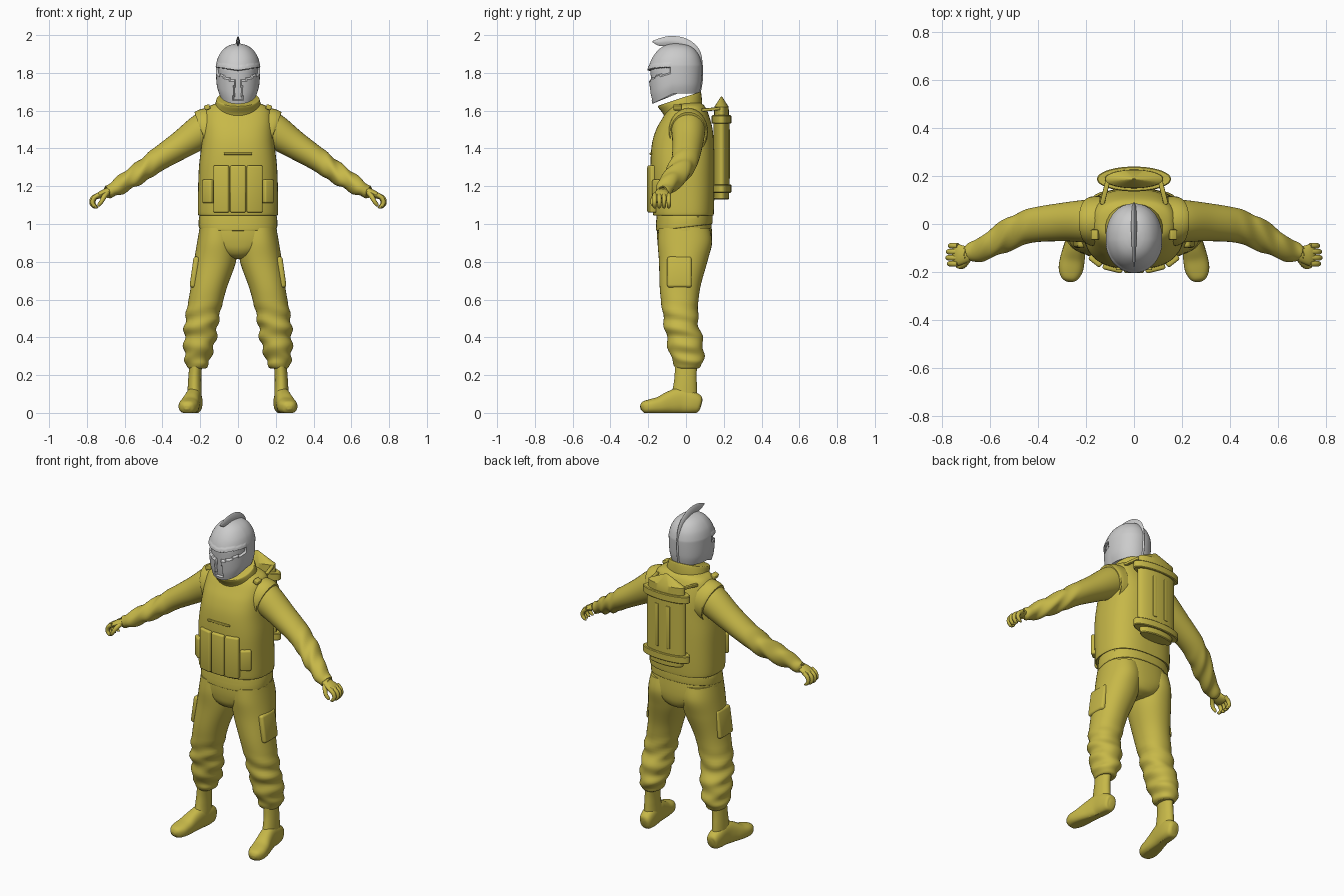
import bpy, bmesh, math
from mathutils import Vector, Matrix

X, Y = Vector((1, 0, 0)), Vector((0, 1, 0))
cloth = bpy.data.materials.new("yellow_cloth")
cloth.diffuse_color = (0.57, 0.48, 0.065, 1)


def finish(name, bm, mat, mirror):
    bmesh.ops.recalc_face_normals(bm, faces=bm.faces)
    me = bpy.data.meshes.new(name)
    bm.to_mesh(me)
    bm.free()
    ob = bpy.data.objects.new(name, me)
    bpy.context.collection.objects.link(ob)
    if mat:
        me.materials.append(mat)
    if mirror:
        ob.modifiers.new("Mirror", 'MIRROR')
    return ob


def resample(keys, steps):
    """Catmull-Rom through every key; steps=1 keeps the keys as they are."""
    out = []
    for i in range(len(keys) - 1):
        k0, k1, k2 = keys[max(i - 1, 0)], keys[i], keys[i + 1]
        k3 = keys[min(i + 2, len(keys) - 1)]
        for j in range(steps):
            t = j / steps
            out.append([0.5 * (2 * b + (c - a) * t + (2 * a - 5 * b + 4 * c - d) * t * t
                               + (3 * b - a - 3 * c + d) * t ** 3)
                        for a, b, c, d in zip(k0, k1, k2, k3)])
    return out + [list(keys[-1])]


def loft(name, keys, seg=32, steps=5, p=2.0, ref=None, fn=None, mat=cloth, mirror=False):
    """Rings (x, y, z, a, b): flat when ref is None, else square to the path with b along ref."""
    ks = resample(keys, steps)
    bm = bmesh.new()
    rings = []
    for i, k in enumerate(ks):
        c = Vector(k[:3])
        a, b = max(k[3], .001), max(k[4], .001)
        u, v = X, Y
        if ref:
            t = (Vector(ks[min(i + 1, len(ks) - 1)][:3]) - Vector(ks[max(i - 1, 0)][:3])).normalized()
            v = (ref - t * ref.dot(t)).normalized()
            u = t.cross(v)
        ring = []
        for j in range(seg):
            w = 2 * math.pi * j / seg
            cu, sv = [math.copysign(abs(q) ** (2 / p), q) for q in (math.cos(w), math.sin(w))]
            q = c + u * a * cu + v * b * sv
            ring.append(bm.verts.new(fn(q) if fn else q))
        rings.append(ring)
    for r, s in zip(rings, rings[1:]):
        for j in range(seg):
            bm.faces.new((r[j], r[(j + 1) % seg], s[(j + 1) % seg], s[j]))
    bm.faces.new(rings[0])
    bm.faces.new(rings[-1])
    return finish(name, bm, mat, mirror)


def rows(data):
    """Horizontal rings from (z, front y, back y, half width[, centre x])."""
    return [((r[4] if len(r) > 4 else 0), (r[1] + r[2]) / 2, r[0], r[3], (r[2] - r[1]) / 2) for r in data]


def box(name, loc, size, rz=0, rx=0, ry=0, bevel=.008, mirror=False):
    bm = bmesh.new()
    bmesh.ops.create_cube(bm, size=1)
    bmesh.ops.scale(bm, vec=size, verts=bm.verts)
    bmesh.ops.bevel(bm, geom=bm.edges[:], offset=bevel, segments=3, profile=.5, affect='EDGES')
    m = Matrix.Translation(loc)
    for ang, ax in ((rz, 'Z'), (ry, 'Y'), (rx, 'X')):
        m = m @ Matrix.Rotation(math.radians(ang), 4, ax)
    bmesh.ops.transform(bm, matrix=m, verts=bm.verts)
    return finish(name, bm, cloth, mirror)


# Helmet with slanted lower rim, brow ridge and recessed T-shaped visor
def helmet_shape(q):
    t = (q.z - 1.69) / .268
    q.z -= min(max((-.07 - q.y) / .11, 0), 1) * .055 * (1 - t)
    x, f = abs(q.x), 1
    if q.y < -.085:
        top = 1.812 + .15 * x
        if (1.748 + .4 * x < q.z < top) or (x < .016 + .1 * (1.76 - q.z) and 1.655 < q.z < top):
            f = .91
        elif top <= q.z < top + .022:
            f = 1.025
    return Vector((q.x * f, -.055 + (q.y + .055) * f, q.z))


loft("helmet", rows([(1.69, -.178, .07, .1), (1.74, -.19, .08, .113), (1.82, -.2, .085, .117),
                     (1.85, -.198, .083, .115), (1.89, -.18, .07, .102), (1.925, -.148, .045, .077),
                     (1.946, -.11, .01, .045), (1.957, -.06, -.05, .004)]),
     seg=128, steps=10, p=2.15, fn=helmet_shape, mat=None)
loft("helmet_crest", [(0, -.178, 1.966, .003, .003), (0, -.14, 1.963, .02, .007), (0, -.08, 1.967, .028, .01),
                      (0, -.01, 1.953, .031, .012), (0, .045, 1.908, .03, .012), (0, .068, 1.84, .021, .012),
                      (0, .077, 1.77, .013, .01), (0, .073, 1.7, .006, .006)],
     seg=16, p=1.4, ref=X, mat=None)


# Collar leaning forward
def collar_tilt(q):
    return Vector((q.x, q.y, q.z + .33 * q.y))


loft("collar", rows([(1.56, -.1, .085, .125), (1.62, -.12, .085, .123), (1.668, -.148, .08, .115),
                     (1.675, -.14, .073, .108)]), fn=collar_tilt)

# Vest and its arm openings
loft("vest", rows([(1.05, -.17, .143, .205), (1.055, -.175, .147, .212), (1.15, -.181, .15, .212),
                   (1.3, -.188, .15, .207), (1.42, -.181, .147, .193), (1.5, -.158, .141, .187),
                   (1.56, -.125, .126, .183), (1.6, -.1, .112, .172), (1.625, -.08, .098, .15),
                   (1.64, -.07, .08, .11)]), seg=64, p=2.6)
loft("vest_armhole", [(.14, .012, 1.49, .125, .105), (.182, .012, 1.488, .122, .102),
                      (.192, .012, 1.486, .112, .095)], ref=Y, steps=3, mirror=True)
box("chest_flap", (0, -.187, 1.372), (.15, .012, .012), bevel=.004)
box("shoulder_buckle", (.163, -.045, 1.618), (.03, .042, .026), ry=20, bevel=.005, mirror=True)

# Belly pouches
box("center_pouch", (0, -.187, 1.185), (.084, .036, .25), bevel=.01)
box("front_pouch", (.088, -.18, 1.185), (.084, .036, .25), rz=14, bevel=.01, mirror=True)
box("side_pouch", (.156, -.148, 1.173), (.062, .042, .125), rz=38, bevel=.01, mirror=True)


# Sleeves with creases on the forearm
def sleeve_crease(q):
    k = min(max((q.x - .42) / .08, 0), 1)
    q.z += k * .005 * math.sin(85 * q.x + 25 * q.y)
    q.y += k * .004 * math.sin(70 * q.x + 30 * q.z)
    return q


loft("sleeve", [(.14, .012, 1.525, .09, .09), (.2, .012, 1.487, .09, .089), (.3, .008, 1.42, .075, .08),
                (.42, -.005, 1.343, .062, .072), (.5, -.033, 1.285, .056, .066), (.58, -.076, 1.233, .05, .057),
                (.64, -.108, 1.194, .043, .047), (.685, -.122, 1.172, .034, .038), (.69, -.124, 1.17, .024, .028)],
     ref=Y, steps=8, fn=sleeve_crease, mirror=True)

# Hands with curled fingers
loft("palm", [(.66, -.115, 1.185, .02, .028), (.7, -.126, 1.168, .019, .035), (.73, -.129, 1.154, .018, .044),
              (.75, -.13, 1.143, .012, .042), (.756, -.13, 1.138, .003, .03)], seg=20, ref=Y, mirror=True)
for i in range(4):
    y, d = -.166 + i * .025, (0, .006, .004, -.004)[i]
    loft("finger", [(.735, y, 1.156, .012, .012), (.762 + d, y, 1.138, .012, .012), (.77 + d, y, 1.112, .011, .011),
                    (.757 + d, y, 1.092, .009, .01), (.744 + d, y, 1.087, .003, .003)],
         seg=12, ref=Y, mirror=True)
loft("thumb", [(.69, -.145, 1.168, .012, .012), (.708, -.168, 1.145, .013, .013), (.722, -.178, 1.12, .011, .011),
               (.737, -.174, 1.1, .009, .009), (.742, -.171, 1.095, .002, .002)], seg=12, ref=Y, mirror=True)


# Shirt hem and trousers
def hem_dip(q):
    return Vector((q.x, q.y, q.z + (.12 * q.y if q.z < 1.03 else 0)))


loft("shirt_hem", rows([(1.07, -.15, .135, .198), (1.03, -.158, .14, .207), (.99, -.16, .14, .208),
                        (.983, -.157, .137, .204)]), seg=48, p=2.4, fn=hem_dip)
loft("trouser_seat", rows([(1.02, -.152, .132, .198), (.95, -.154, .138, .207), (.9, -.15, .138, .2),
                           (.86, -.14, .13, .15), (.83, -.115, .11, .09), (.815, -.07, .07, .03)]),
     seg=48, p=2.3)


def trouser_crease(q):
    k = min(max((.6 - q.z) / .12, 0), 1) * min(max((q.z - .235) / .04, 0), 1)
    q.x += k * .007 * math.sin(75 * q.z + 14 * q.y)
    q.y += k * .006 * math.sin(58 * q.z + 16 * q.x)
    return q


loft("trouser_leg", rows([(.98, -.145, .125, .095, .108), (.9, -.15, .137, .106, .111), (.8, -.143, .113, .111, .122),
                          (.65, -.138, .073, .095, .158), (.5, -.12, .063, .089, .19), (.4, -.104, .085, .085, .2),
                          (.31, -.086, .095, .073, .212), (.25, -.062, .08, .057, .215),
                          (.235, -.05, .065, .045, .217)]),
     seg=40, steps=8, p=2.15, fn=trouser_crease, mirror=True)
box("leg_pocket", (.229, -.035, .745), (.034, .13, .165), ry=-8, bevel=.014, mirror=True)


# Boots, flat at the ground
def on_ground(q):
    return Vector((q.x, q.y, max(q.z, 0)))


loft("boot_shaft", rows([(.27, -.06, .06, .034, .222), (.2, -.06, .056, .034, .228), (.14, -.068, .058, .036, .23),
                         (.08, -.08, .06, .038, .23), (.04, -.07, .055, .034, .232)]), seg=28, mirror=True)
loft("boot_foot", [(.227, .08, .04, .02, .015), (.227, .07, .043, .044, .034), (.23, .03, .055, .06, .042),
                   (.235, -.03, .064, .068, .042), (.245, -.085, .054, .06, .045), (.256, -.14, .04, .046, .051),
                   (.264, -.19, .034, .038, .051), (.269, -.225, .03, .03, .036), (.271, -.24, .027, .01, .014)],
     seg=32, ref=X, p=2.5, fn=on_ground, mirror=True)


# Oval backpack tank
def oval(name, data):
    loft(name, [(0, .188, z, a, b) for z, a, b in data], seg=48, steps=1)


oval("pack_tank", [(1.13, .105, .036), (1.135, .11, .04), (1.165, .112, .041), (1.166, .128, .043), (1.575, .128, .043),
                   (1.576, .122, .039), (1.62, .12, .038), (1.676, .004, .002)])
for z in (1.187, 1.554):
    oval("pack_band", [(z - .022, .15, .048), (z - .018, .155, .052), (z + .018, .155, .052), (z + .022, .15, .048)])
box("pack_rib", (.038, .225, 1.37), (.026, .016, .26), rz=-6, bevel=.004, mirror=True)
box("pack_strap", (.122, .13, 1.607), (.02, .1, .016), rz=14, rx=5, bevel=.004, mirror=True)

# Smooth shading that keeps creases sharp
for ob in bpy.context.collection.objects:
    ob.select_set(True)
    bpy.context.view_layer.objects.active = ob
bpy.ops.object.shade_smooth_by_angle(angle=math.radians(32))
